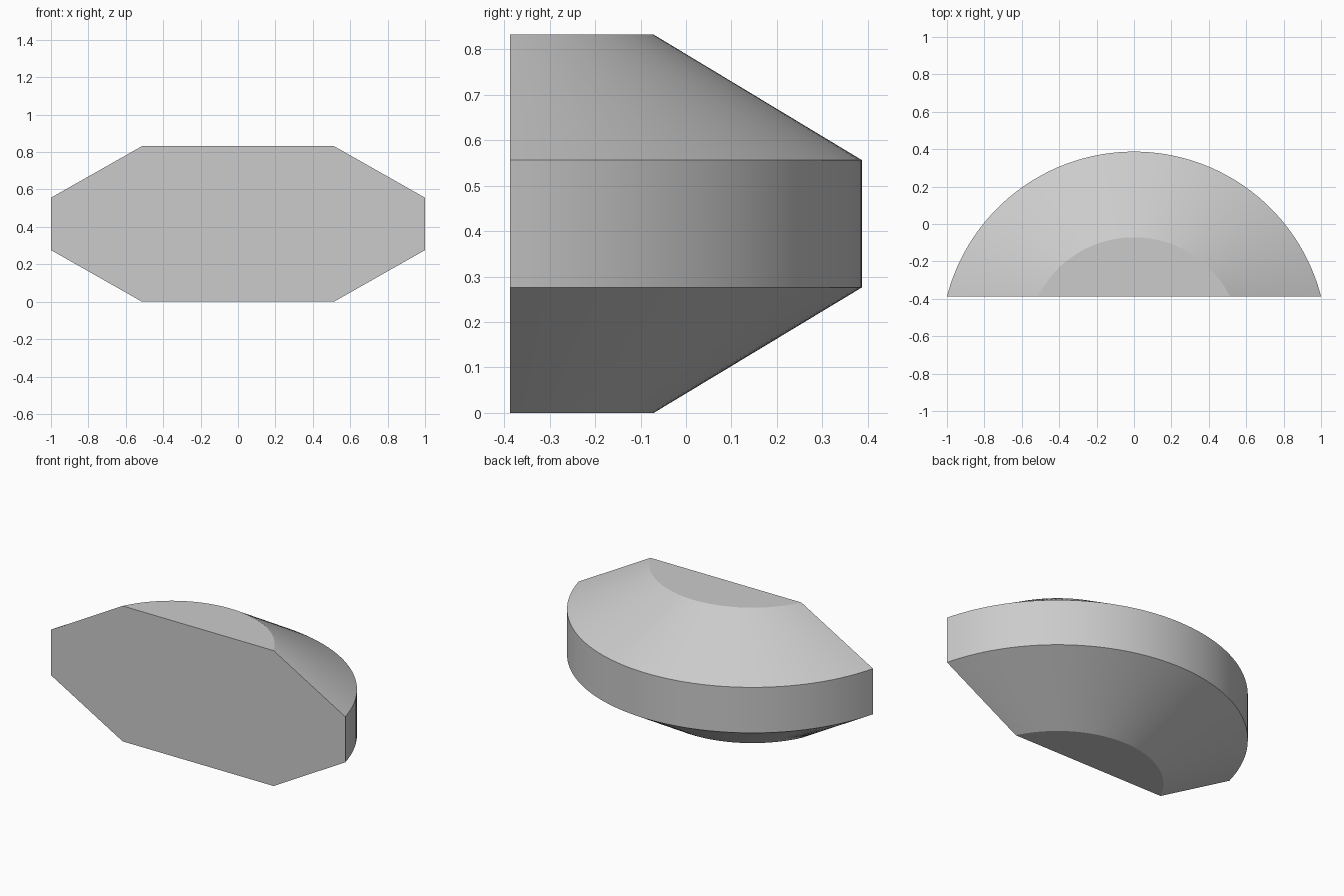
import bpy, bmesh, math

cube = bpy.data.objects.get("Cube")
if cube:
    bpy.data.objects.remove(cube, do_unlink=True)

FRONT = -0.387   # plane of the flat face
STEPS = 64


def arc(bm, half_width, depth, z):
    """Row of vertices along a circular arc bulging backwards from the flat face."""
    radius = (half_width ** 2 + depth ** 2) / (2 * depth)
    centre = FRONT + depth - radius
    sweep = math.atan2(half_width, FRONT - centre)
    return [bm.verts.new((radius * math.sin(a), centre + radius * math.cos(a), z))
            for a in (sweep * (2 * i / STEPS - 1) for i in range(STEPS + 1))]


# Single grey finish
grey = bpy.data.materials.new("light grey")
grey.use_nodes = True
colour = (0.6, 0.6, 0.6, 1)
grey.diffuse_color = colour
grey.node_tree.nodes["Principled BSDF"].inputs["Base Color"].default_value = colour

# Bevelled half-round body: lower taper, upright band, upper taper
bm = bmesh.new()
sections = [(0.513, 0.316, 0), (1, 0.774, 0.276), (1, 0.774, 0.556), (0.513, 0.316, 0.832)]
rows = [arc(bm, *s) for s in sections]
for low, high in zip(rows, rows[1:]):
    for i in range(STEPS):
        bm.faces.new((low[i], low[i + 1], high[i + 1], high[i]))

# Bottom, top and flat front face
bm.faces.new(rows[0])
bm.faces.new(rows[-1])
bm.faces.new([r[0] for r in rows] + [r[-1] for r in reversed(rows)])
bmesh.ops.recalc_face_normals(bm, faces=bm.faces)

mesh = bpy.data.meshes.new("half_round_body")
bm.to_mesh(mesh)
bm.free()
mesh.materials.append(grey)
body = bpy.data.objects.new("half_round_body", mesh)
bpy.context.collection.objects.link(body)

# Smooth curves with crisp rims
bpy.ops.object.select_all(action='DESELECT')
body.select_set(True)
bpy.context.view_layer.objects.active = body
bpy.ops.object.shade_smooth_by_angle(angle=math.radians(20))
